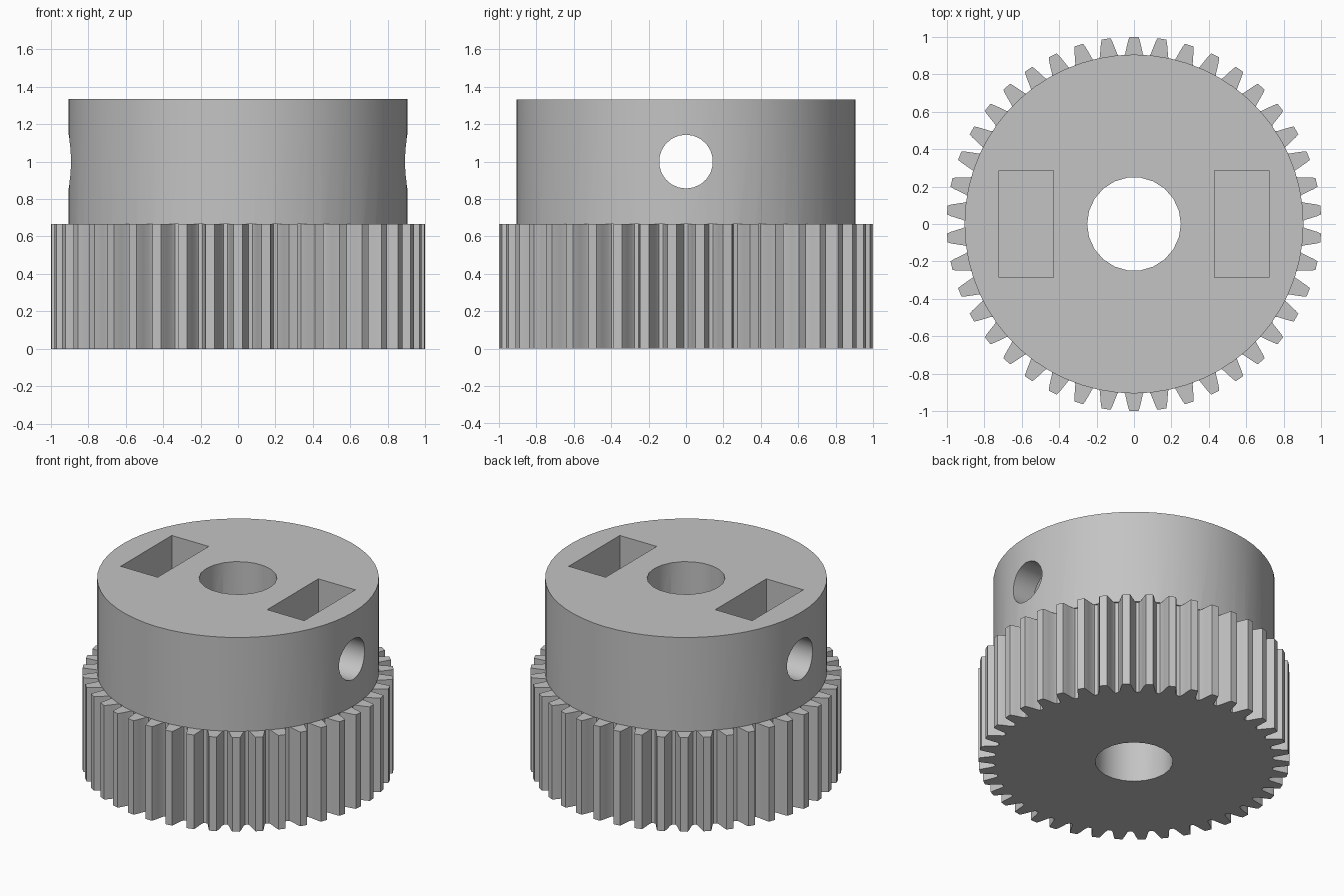
import bpy
import bmesh
from math import pi, sin, cos, radians
from mathutils import Matrix

cube = bpy.data.objects.get("Cube")
if cube:
    bpy.data.objects.remove(cube, do_unlink=True)

TEETH = 42
GEAR_H, TOP = 0.667, 1.333
HUB_R, BORE_R, SCREW_R = 0.905, 0.25, 0.144

grey = bpy.data.materials.new("plain grey")
grey.use_nodes = True
colour = (0.55, 0.55, 0.55, 1)
grey.diffuse_color = colour
grey.node_tree.nodes["Principled BSDF"].inputs["Base Color"].default_value = colour


def prism(name, outline, z0, z1, turn=Matrix()):
    """Closed prism from a 2D outline, optionally turned."""
    bm = bmesh.new()
    base = bm.faces.new([bm.verts.new((x, y, z0)) for x, y in outline])
    side = bmesh.ops.extrude_face_region(bm, geom=[base], use_keep_orig=True)
    verts = [g for g in side["geom"] if isinstance(g, bmesh.types.BMVert)]
    bmesh.ops.translate(bm, verts=verts, vec=(0, 0, z1 - z0))
    bmesh.ops.recalc_face_normals(bm, faces=bm.faces)
    bmesh.ops.transform(bm, matrix=turn, verts=bm.verts)
    mesh = bpy.data.meshes.new(name)
    bm.to_mesh(mesh)
    bm.free()
    obj = bpy.data.objects.new(name, mesh)
    obj.data.materials.append(grey)
    bpy.context.collection.objects.link(obj)
    return obj


def circle(r, n):
    return [(r * cos(2 * pi * i / n), r * sin(2 * pi * i / n)) for i in range(n)]


def combine(target, tool, operation):
    """Apply an exact boolean and remove the tool."""
    mod = target.modifiers.new(operation, "BOOLEAN")
    mod.operation, mod.solver, mod.object = operation, "EXACT", tool
    bpy.context.view_layer.objects.active = target
    bpy.ops.object.modifier_apply(modifier=mod.name)
    bpy.data.objects.remove(tool, do_unlink=True)


# Toothed rim: one flank as (radius, half width), mirrored and repeated
flank = [(0.895, 0.056), (0.912, 0.047), (0.955, 0.037), (0.98, 0.031), (1.0, 0.024)]
tooth = [(r, -w) for r, w in flank] + [(r, w) for r, w in reversed(flank)]
outline = []
for i in range(TEETH):
    a = pi / 2 + 2 * pi * i / TEETH
    outline += [(r * cos(a + w / r), r * sin(a + w / r)) for r, w in tooth]
body = prism("gear_with_hub", outline, 0, GEAR_H)

# Hub standing on the gear
combine(body, prism("hub", circle(HUB_R, 60), GEAR_H, TOP), "UNION")

# Shaft bore
combine(body, prism("bore", circle(BORE_R, 22), -0.1, TOP + 0.1), "DIFFERENCE")

# Screw hole running across the hub
turn = Matrix.Translation((0, 0, 1)) @ Matrix.Rotation(radians(90), 4, "Y")
combine(body, prism("screw_hole", circle(SCREW_R, 22), -1.2, 1.2, turn), "DIFFERENCE")

# Nut pockets on both sides of the bore
for side in (-1, 1):
    pocket = [(side * 0.575 + sx * 0.145, sy * 0.286)
              for sx, sy in ((-1, -1), (1, -1), (1, 1), (-1, 1))]
    combine(body, prism("nut_pocket", pocket, 0.7, TOP + 0.1), "DIFFERENCE")

bpy.ops.object.select_all(action="DESELECT")
body.select_set(True)
bpy.context.view_layer.objects.active = body
bpy.ops.object.shade_smooth_by_angle(angle=radians(20))
